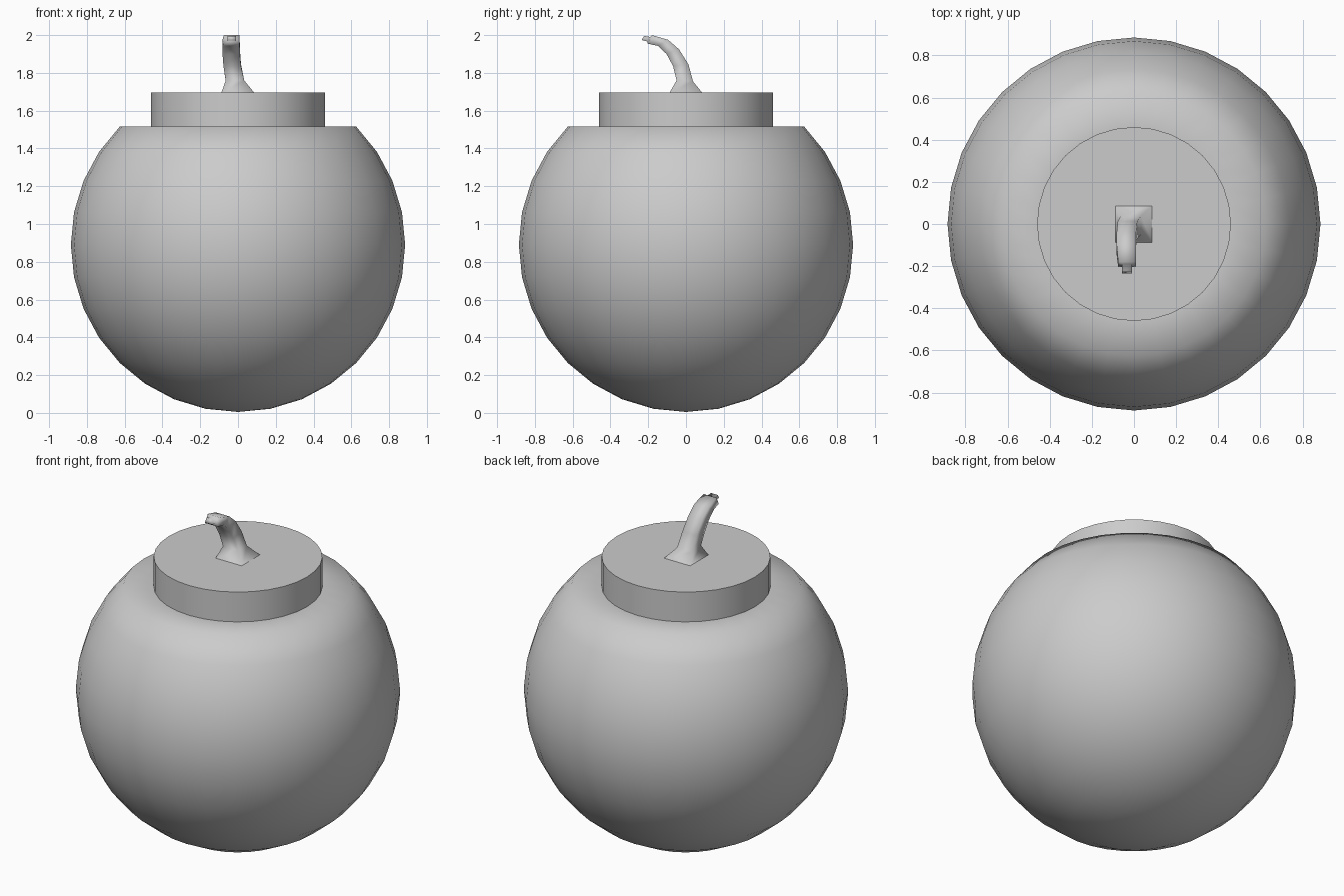
import bpy, bmesh, math

if "Cube" in bpy.data.objects:
    bpy.data.objects.remove(bpy.data.objects["Cube"])


def make_object(name, bm, angle):
    bmesh.ops.recalc_face_normals(bm, faces=bm.faces[:])
    mesh = bpy.data.meshes.new(name)
    bm.to_mesh(mesh)
    bm.free()
    obj = bpy.data.objects.new(name, mesh)
    bpy.context.collection.objects.link(obj)
    bpy.ops.object.select_all(action='DESELECT')
    obj.select_set(True)
    bpy.context.view_layer.objects.active = obj
    bpy.ops.object.shade_smooth_by_angle(angle=math.radians(angle))
    return obj


def bridge(bm, a, b):
    n = len(a)
    for i in range(n):
        j = (i + 1) % n
        bm.faces.new((a[i], a[j], b[j], b[i]))


# Round body cut flat at 45 degrees, with a cylindrical collar on top
R, CZ, SEG = 0.885, 0.89, 32
profile = []
for k in range(1, 13):
    a = math.radians(-90 + 11.25 * k)
    profile.append((R * math.cos(a), CZ + R * math.sin(a)))
profile += [(0.46, profile[-1][1]), (0.46, 1.695)]

bm = bmesh.new()
rings = [[bm.verts.new((r * math.cos(t), r * math.sin(t), z))
          for t in (2 * math.pi * i / SEG for i in range(SEG))]
         for r, z in profile]
for a, b in zip(rings, rings[1:]):
    bridge(bm, a, b)
pole = bm.verts.new((0, 0, CZ - R))
for i in range(SEG):
    bm.faces.new((pole, rings[0][(i + 1) % SEG], rings[0][i]))
bm.faces.new(rings[-1])
make_object("body_and_collar", bm, 60)

# Curved square stem: x min, x max, then front (y, z) and back (y, z) edges
sections = [
    (-0.09, 0.09, -0.09, 1.69, 0.09, 1.69),
    (-0.065, 0.033, -0.05, 1.76, 0.037, 1.755),
    (-0.077, 0.016, -0.068, 1.835, 0.013, 1.845),
    (-0.082, 0.010, -0.103, 1.90, -0.037, 1.925),
    (-0.082, 0.009, -0.148, 1.943, -0.095, 1.975),
    (-0.075, 0.009, -0.205, 1.955, -0.18, 2.0),
    # inset end with a small nub
    (-0.056, -0.010, -0.204, 1.966, -0.190, 1.990),
    (-0.056, -0.010, -0.235, 1.974, -0.221, 1.996),
]
bm = bmesh.new()
loops = [[bm.verts.new(p) for p in ((x0, fy, fz), (x1, fy, fz),
                                    (x1, by, bz), (x0, by, bz))]
         for x0, x1, fy, fz, by, bz in sections]
for a, b in zip(loops, loops[1:]):
    bridge(bm, a, b)
bm.faces.new(loops[-1])
make_object("stem", bm, 100)
